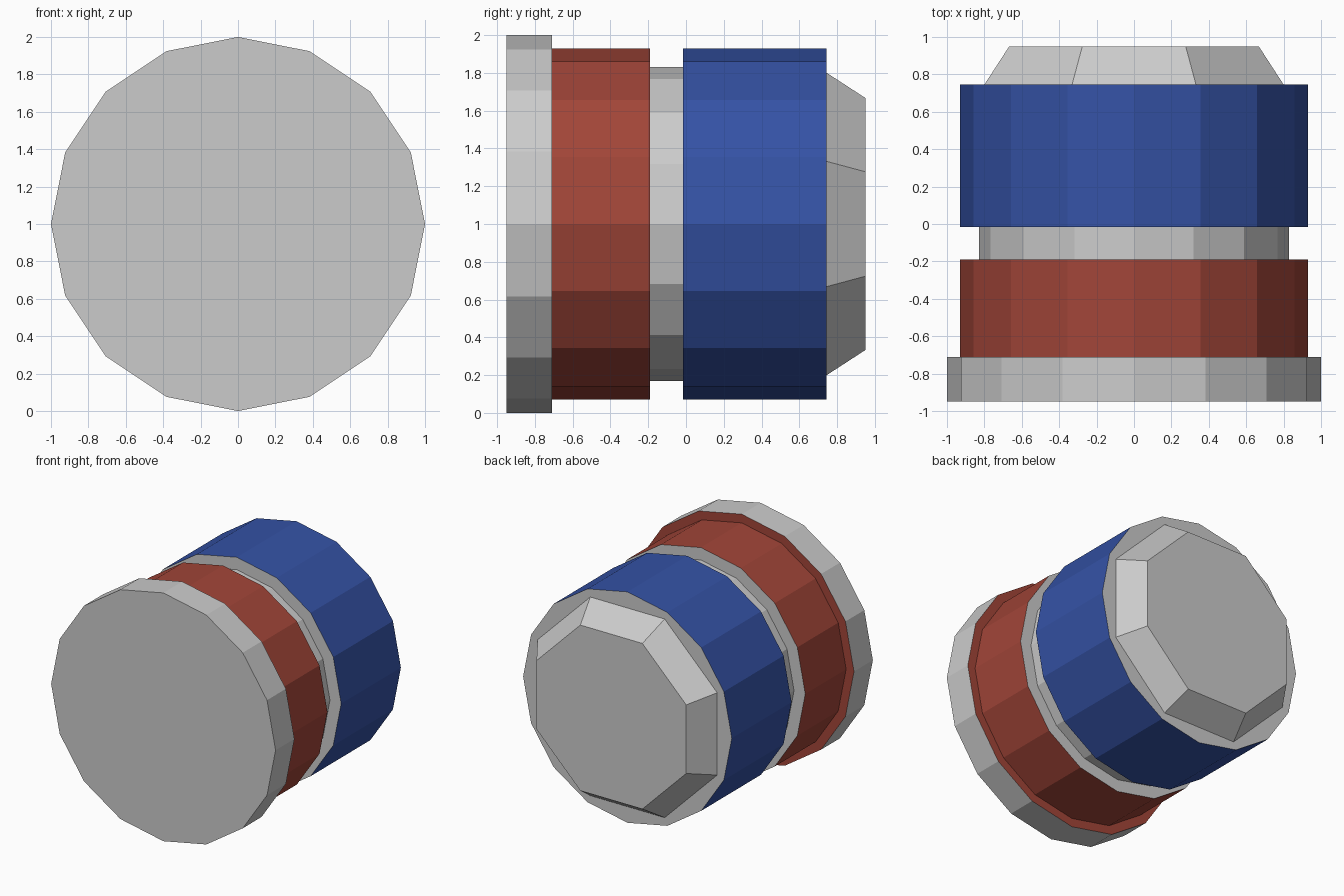
import bpy, math

if "Cube" in bpy.data.objects:
    bpy.data.objects.remove(bpy.data.objects["Cube"])

def turned(name, profile, sides=16, offset=0.0, color=None, front=False, back=False):
    """Turn (radius, y) points, listed front to back, around the y axis at z = 1."""
    verts, faces = [], []
    for r, y in profile:
        for i in range(sides):
            a = 2 * math.pi * (i + offset) / sides
            verts.append((r * math.cos(a), y, 1 + r * math.sin(a)))
    for k in range(len(profile) - 1):
        p, q = k * sides, (k + 1) * sides
        for i in range(sides):
            j = (i + 1) % sides
            faces.append((p + i, q + i, q + j, p + j))
    if front:
        faces.append(tuple(range(sides)))
    if back:
        last = (len(profile) - 1) * sides
        faces.append(tuple(reversed(range(last, last + sides))))
    mesh = bpy.data.meshes.new(name)
    mesh.from_pydata(verts, [], faces)
    mesh.update()
    obj = bpy.data.objects.new(name, mesh)
    bpy.context.collection.objects.link(obj)
    if color:
        mat = bpy.data.materials.new(name + "_paint")
        mat.diffuse_color = color
        mat.use_nodes = True
        mat.node_tree.nodes["Principled BSDF"].inputs["Base Color"].default_value = mat.diffuse_color
        mesh.materials.append(mat)
    return obj

RED = (0.36, 0.06, 0.04, 1)
BLUE = (0.035, 0.085, 0.38, 1)

# Front flange with its closed face
turned("front_flange", [(1, -0.95), (1, -0.71)], front=True)
# Red band, including the step down from the flange
turned("red_band", [(1, -0.71), (0.93, -0.71), (0.93, -0.19)], color=RED)
# Grey groove with both side walls
turned("groove", [(0.93, -0.19), (0.83, -0.19), (0.83, -0.015), (0.93, -0.015)])
# Blue band
turned("blue_band", [(0.93, -0.015), (0.93, 0.745)], color=BLUE)
# Grey rear shoulder
turned("rear_shoulder", [(0.93, 0.745), (0.78, 0.745)])
# Octagonal tapered rear cap
turned("rear_cap", [(0.866, 0.745), (0.722, 0.95)], sides=8, offset=0.5, back=True)
